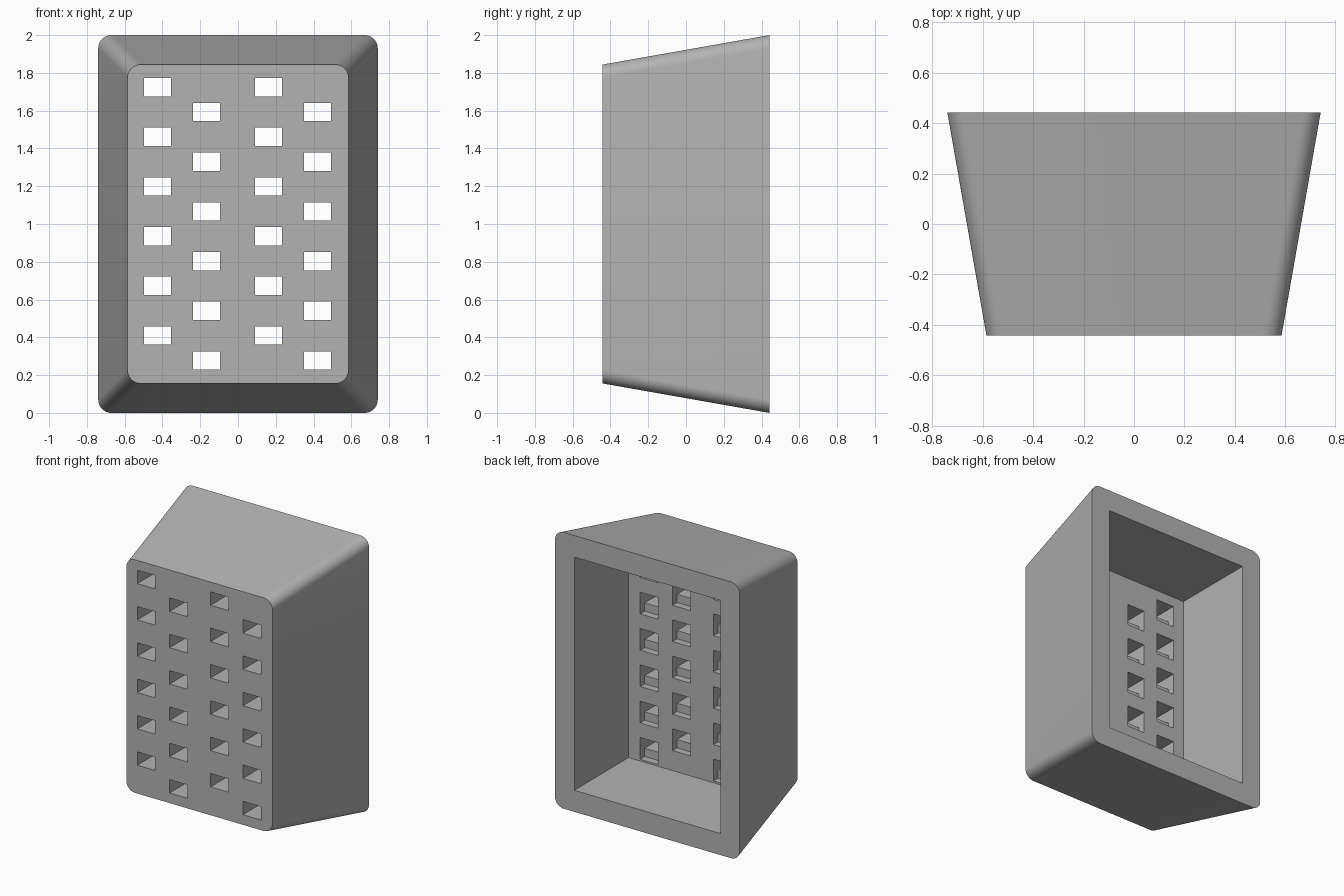
import bpy
import bmesh
import math

if "Cube" in bpy.data.objects:
    bpy.data.objects.remove(bpy.data.objects["Cube"])

FRONT, BACK, FLOOR = -0.442, 0.442, -0.178   # depth planes
MID = 1.0                                    # centre height


def make_object(name, bm):
    bmesh.ops.recalc_face_normals(bm, faces=bm.faces)
    mesh = bpy.data.meshes.new(name)
    bm.to_mesh(mesh)
    bm.free()
    obj = bpy.data.objects.new(name, mesh)
    bpy.context.collection.objects.link(obj)
    return obj


def rounded_ring(bm, half_w, half_h, radius, y, steps=10):
    """Rounded rectangle of vertices in a plane of constant y."""
    ring = []
    for corner, (sx, sz) in enumerate([(1, 1), (-1, 1), (-1, -1), (1, -1)]):
        for i in range(steps + 1):
            a = math.pi / 2 * (corner + i / steps)
            ring.append(bm.verts.new((sx * (half_w - radius) + radius * math.cos(a), y,
                                      MID + sz * (half_h - radius) + radius * math.sin(a))))
    return ring


def loft(bm, a, b):
    """Closed solid between two matching rings."""
    bm.faces.new(a)
    bm.faces.new(b)
    for i in range(len(a)):
        j = (i + 1) % len(a)
        bm.faces.new((a[i], a[j], b[j], b[i]))


def cut(obj, cutter):
    cutter.hide_render = True
    mod = obj.modifiers.new("cut", "BOOLEAN")
    mod.operation, mod.solver, mod.object = "DIFFERENCE", "EXACT", cutter
    bpy.context.view_layer.objects.active = obj
    bpy.ops.object.modifier_apply(modifier=mod.name)
    bpy.data.objects.remove(cutter)


# Tapered housing with rounded corners
bm = bmesh.new()
loft(bm, rounded_ring(bm, 0.585, 0.844, 0.07, FRONT),
     rounded_ring(bm, 0.74, 1.0, 0.07, BACK))
housing = make_object("housing", bm)

# Straight cavity open at the back
bm = bmesh.new()
bmesh.ops.create_cube(bm, size=1)
for v in bm.verts:
    v.co = (v.co.x * 1.17, FLOOR if v.co.y < 0 else BACK + 0.1, MID + v.co.z * 1.688)
cut(housing, make_object("cavity_cutter", bm))

# Staggered slots, each with a step down on the inside
bm = bmesh.new()
WIDTH, HEIGHT, PITCH, DROP = 0.143, 0.097, 0.263, 0.06
step_y = FLOOR - 0.052
for left, top in [(-0.497, 1.773), (-0.238, 1.641), (0.09, 1.773), (0.349, 1.641)]:
    for row in range(6):
        zt = top - row * PITCH
        zb = zt - HEIGHT
        profile = [(FRONT - 0.1, zb), (step_y, zb), (step_y, zb - DROP),
                   (FLOOR + 0.1, zb - DROP), (FLOOR + 0.1, zt), (FRONT - 0.1, zt)]
        loft(bm, *[[bm.verts.new((x, y, z)) for y, z in profile]
                   for x in (left, left + WIDTH)])
cut(housing, make_object("slot_cutter", bm))

# Plain grey finish
grey = bpy.data.materials.new("plain grey")
grey.use_nodes = True
grey.diffuse_color = (0.45, 0.45, 0.45, 1)
grey.node_tree.nodes["Principled BSDF"].inputs["Base Color"].default_value = grey.diffuse_color
housing.data.materials.clear()
housing.data.materials.append(grey)

bpy.ops.object.select_all(action="DESELECT")
housing.select_set(True)
bpy.context.view_layer.objects.active = housing
bpy.ops.object.shade_smooth_by_angle(angle=math.radians(30))
